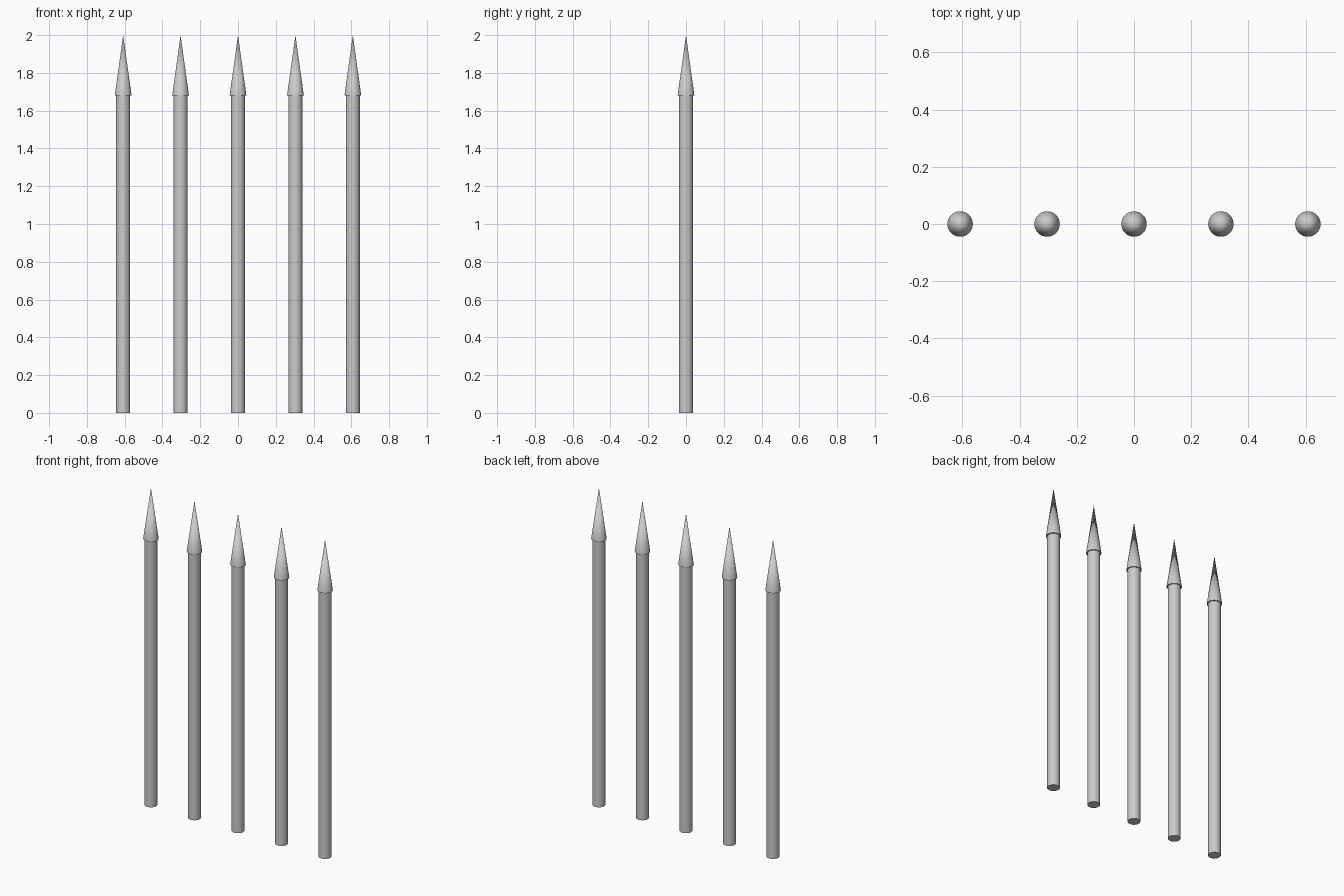
import bpy
import math

if "Cube" in bpy.data.objects:
    bpy.data.objects.remove(bpy.data.objects["Cube"])

COUNT = 5
SPACING = 0.304
SHAFT_R = 0.037
TIP_R = 0.0445
SHAFT_H = 1.68
TOTAL_H = 2.0
SIDES = 32


def smooth(obj, name):
    obj.name = name
    bpy.ops.object.shade_smooth_by_angle(angle=math.radians(40))


for i in range(COUNT):
    x = (i - (COUNT - 1) / 2) * SPACING

    # Round upright bar
    bpy.ops.mesh.primitive_cylinder_add(
        vertices=SIDES, radius=SHAFT_R, depth=SHAFT_H,
        location=(x, 0, SHAFT_H / 2))
    smooth(bpy.context.object, f"fence_bar_{i + 1}")

    # Pointed spike, slightly wider than the bar
    tip_h = TOTAL_H - SHAFT_H
    bpy.ops.mesh.primitive_cone_add(
        vertices=SIDES, radius1=TIP_R, radius2=0, depth=tip_h,
        location=(x, 0, SHAFT_H + tip_h / 2))
    smooth(bpy.context.object, f"fence_spike_{i + 1}")
